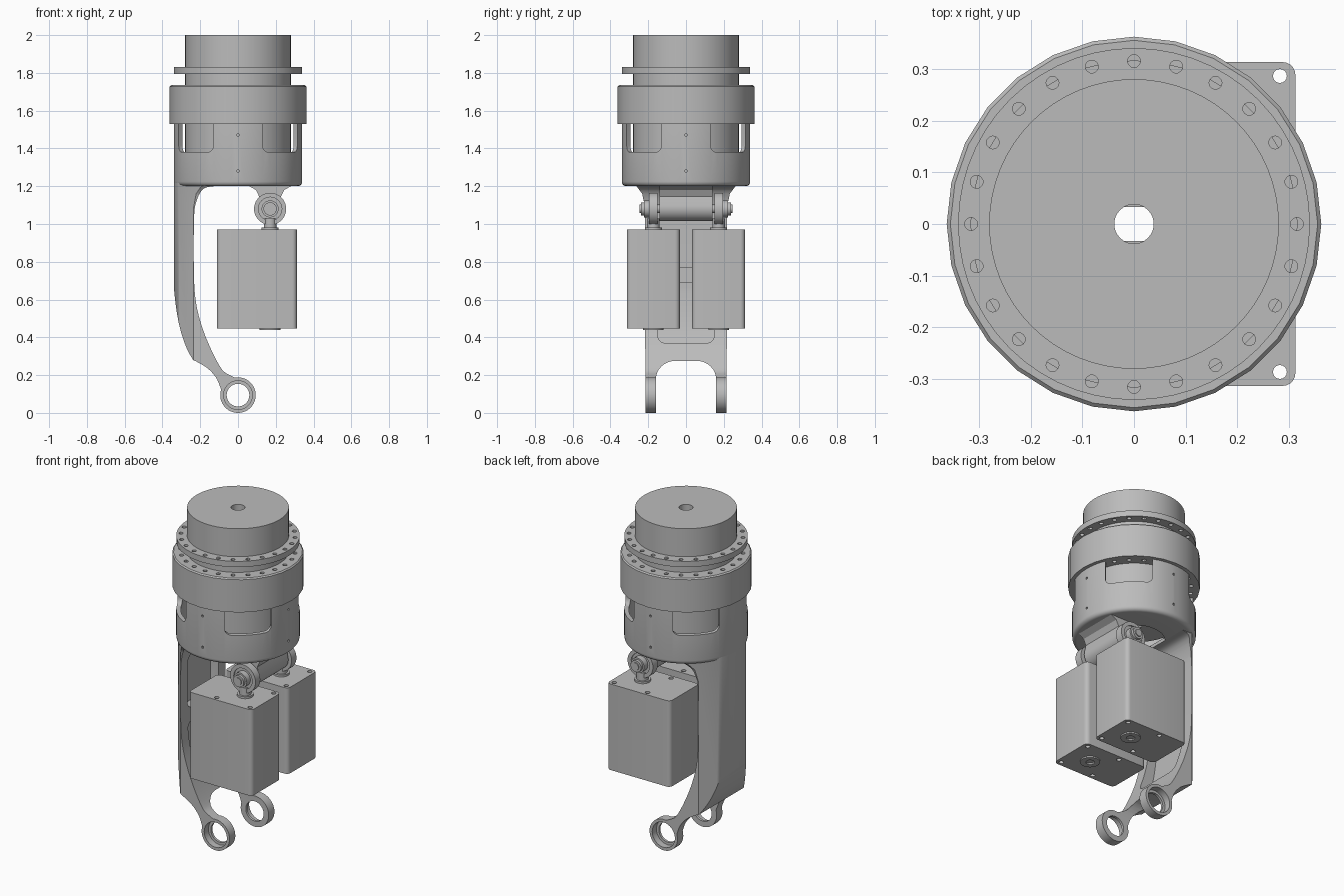
import bpy, bmesh, math
from mathutils import Matrix, Vector

if "Cube" in bpy.data.objects:
    bpy.data.objects.remove(bpy.data.objects["Cube"])

metal = bpy.data.materials.new("plain_grey")
metal.use_nodes = True
GREY = (0.5, 0.5, 0.5, 1)
metal.diffuse_color = GREY
metal.node_tree.nodes["Principled BSDF"].inputs["Base Color"].default_value = GREY


def finish(name, bm):
    bmesh.ops.recalc_face_normals(bm, faces=bm.faces)
    mesh = bpy.data.meshes.new(name)
    bm.to_mesh(mesh)
    bm.free()
    mesh.materials.append(metal)
    ob = bpy.data.objects.new(name, mesh)
    bpy.context.collection.objects.link(ob)
    return ob


def prism(name, pts, axis, a, b, turn=0):
    """Extrude a closed 2D outline along an axis, then turn it about z."""
    place = {"x": lambda u, v, w: (w, u, v), "y": lambda u, v, w: (u, w, v),
             "z": lambda u, v, w: (u, v, w)}[axis]
    bm = bmesh.new()
    lo, hi = ([bm.verts.new(place(u, v, w)) for u, v in pts] for w in (a, b))
    bm.faces.new(lo)
    bm.faces.new(hi[::-1])
    for i in range(len(pts)):
        j = (i + 1) % len(pts)
        bm.faces.new((lo[i], lo[j], hi[j], hi[i]))
    bmesh.ops.rotate(bm, verts=bm.verts, matrix=Matrix.Rotation(turn, 3, "Z"))
    return finish(name, bm)


def arc(cx, cy, r, start, end, n):
    return [(cx + r * math.cos(math.radians(start + (end - start) * i / n)),
             cy + r * math.sin(math.radians(start + (end - start) * i / n))) for i in range(n + 1)]


def cyl(name, u, v, r, axis, a, b, n=40, turn=0):
    return prism(name, arc(u, v, r, 0, 360, n)[:-1], axis, a, b, turn)


def rounded(x0, y0, x1, y1, r):
    return (arc(x1 - r, y1 - r, r, 0, 90, 5) + arc(x0 + r, y1 - r, r, 90, 180, 5)
            + arc(x0 + r, y0 + r, r, 180, 270, 5) + arc(x1 - r, y0 + r, r, 270, 360, 5))


def lathe(name, profile, n):
    """Revolve a closed (radius, z) outline about z."""
    bm = bmesh.new()
    rings = [[bm.verts.new((r * math.sin(math.tau * i / n), r * math.cos(math.tau * i / n), z))
              for r, z in profile] for i in range(n)]
    m = len(profile)
    for i in range(n):
        p, q = rings[i], rings[(i + 1) % n]
        for k in range(m):
            bm.faces.new((p[k], p[(k + 1) % m], q[(k + 1) % m], q[k]))
    return finish(name, bm)


def combine(ob, tools, operation="DIFFERENCE"):
    bpy.context.view_layer.objects.active = ob
    for tool in tools:
        mod = ob.modifiers.new("cut", "BOOLEAN")
        mod.operation, mod.solver, mod.object = operation, "EXACT", tool
        bpy.ops.object.modifier_apply(modifier=mod.name)
        bpy.data.objects.remove(tool)


def spline(pts, n=5):
    """Smooth curve through the points."""
    p = [Vector(q) for q in [pts[0]] + pts + [pts[-1]]]
    out = []
    for a, b, c, d in zip(p, p[1:], p[2:], p[3:]):
        for i in range(n):
            t = i / n
            out.append(tuple(0.5 * (2 * b + (c - a) * t + (2 * a - 5 * b + 4 * c - d) * t * t
                                    + (3 * b - a - 3 * c + d) * t ** 3)))
    return out + [pts[-1]]


# Joint drive: body, bolt flange and outer ring
lathe("drive_body", [(0.038, 1.35), (0.28, 1.35), (0.28, 2.0), (0.038, 2.0)], 64)
flange = lathe("bolt_flange", [(0.27, 1.795), (0.34, 1.795), (0.34, 1.83), (0.27, 1.83)], 56)
ring = lathe("outer_ring", [(0.27, 1.53), (0.362, 1.53), (0.362, 1.728), (0.355, 1.735),
                            (0.27, 1.735)], 28)
for part in (flange, ring):
    bm = bmesh.new()
    for k in range(24):
        bmesh.ops.create_cone(bm, cap_ends=True, segments=12, radius1=0.0125, radius2=0.0125,
                              depth=0.5, matrix=Matrix.Rotation(math.tau * k / 24, 4, "Z")
                              @ Matrix.Translation((0.315, 0, 1.68)))
    combine(part, [finish("bolt_hole_cutter", bm)])

# Housing cup with four windows and small screw holes
cup = lathe("housing_cup", [(0.17, 1.2)] + arc(0.315, 1.225, 0.025, 270, 360, 5)
            + [(0.34, 1.53), (0.315, 1.53), (0.315, 1.25), (0.17, 1.25)], 64)
cutters = []
for k in range(4):
    quarter = math.pi / 2 * k
    cutters.append(prism("window_cutter", rounded(-0.13, 1.38, 0.13, 1.62, 0.035),
                         "x", 0.22, 0.45, quarter + math.pi / 4))
    if k != 2:
        for z in (1.28, 1.47):
            cutters.append(cyl("screw_cutter", 0, z, 0.007, "x", 0.325, 0.4, 10, quarter))
combine(cup, cutters)

# Curved arm ending in a fork: side outline trimmed by plan and front outlines
outer = spline([(-0.34, 1.22), (-0.34, 0.74), (-0.333, 0.6), (-0.31, 0.46), (-0.275, 0.35),
                (-0.238, 0.28)]) + spline([(-0.22, 0.272), (-0.16, 0.235), (-0.115, 0.185),
                                           (-0.09, 0.125)])
eye = arc(0, 0.1, 0.1, 180, 460, 40)
inner = spline([(-0.045, 0.2), (-0.085, 0.23), (-0.135, 0.32), (-0.185, 0.44), (-0.22, 0.57),
                (-0.233, 0.72), (-0.233, 1.02), (-0.22, 1.12), (-0.185, 1.185), (-0.13, 1.2)])
eye = [(x * 0.94, 0.094 + (z - 0.1) * 0.94) for x, z in eye]
arm = prism("curved_arm", outer + eye + inner + [(-0.13, 1.22)], "y", -0.3, 0.3)
plan = arc(0, 0, 0.339, 158, 202, 12) + [(-0.195, -0.262), (0.2, -0.262), (0.2, 0.262),
                                        (-0.195, 0.262)]
half = ([(0.262, 1.3), (0.262, 1.2), (0.232, 1.16), (0.217, 1.09), (0.215, -0.1), (0.16, -0.1)]
        + arc(0.06, 0.175, 0.1, 0, 90, 8))
front = half + [(-y, z) for y, z in half[::-1]]
combine(arm, [prism("plan_trim", plan, "z", -0.2, 1.4),
              prism("front_trim", front, "x", -0.5, 0.5)], "INTERSECT")

# Pockets in the inner face of the arm, and bearing eyes
back = [(x + 0.05, z) for x, z in outer if z > 0.3]
pocket = prism("pocket_shape", back + [(0.1, 0.3), (0.1, 1.22)], "y", -0.2, 0.2)
bounds = prism("pocket_bounds", rounded(-0.15, 0.37, 0.15, 0.69, 0.04), "x", -0.5, 0.3)
upper = prism("pocket_bounds_upper", rounded(-0.15, 0.77, 0.15, 1.1, 0.04), "x", -0.5, 0.3)
combine(bounds, [pocket], "INTERSECT")
pocket = prism("pocket_shape", back + [(0.1, 0.3), (0.1, 1.22)], "y", -0.2, 0.2)
combine(upper, [pocket], "INTERSECT")
combine(arm, [bounds, upper, cyl("eye_cutter", 0, 0.094, 0.06, "y", -0.4, 0.4)]
        + [cyl("eye_recess", 0, 0.094, 0.076, "y", *span)
           for span in ((0.175, 0.3), (-0.3, -0.175))])

# Bracket under the cup carrying the cross tube
hang = ([(0.06, 1.22), (0.06, 1.2), (0.095, 1.18), (0.112, 1.145)]
        + arc(0.17, 1.085, 0.07, 170, 370, 20)
        + [(0.228, 1.145), (0.245, 1.18), (0.28, 1.2), (0.28, 1.22)])
prism("hanging_bracket", hang, "y", -0.14, 0.14)
cyl("cross_pin", 0.17, 1.08, 0.022, "y", -0.245, 0.245, 20)

# Paired actuators with rod ends
for side, s in (("right", -1), ("left", 1)):
    yc = 0.173 * s
    box = prism(side + "_actuator", rounded(-0.112, yc - 0.14, 0.312, yc + 0.14, 0.025),
                "z", 0.448, 0.97)
    combine(box, [cyl("corner_hole", 0.17 + dx, yc + dy, 0.0135, "z", 0.3, 1.1, 16)
                  for dx in (-0.112, 0.112) for dy in (-0.113, 0.113)])
    boss = cyl(side + "_lower_boss", 0.17, yc, 0.055, "z", 0.44, 0.46, 32)
    combine(boss, [cyl("boss_hole", 0.17, yc, 0.024, "z", 0.4, 0.452, 20)])
    cyl(side + "_collar", 0.17, yc, 0.045, "z", 0.96, 0.982, 32)
    cyl(side + "_rod", 0.17, yc, 0.033, "z", 0.96, 1.03, 24)
    eye_ob = cyl(side + "_rod_end", 0.17, 1.08, 0.085, "y", yc - 0.023, yc + 0.023, 40)
    combine(eye_ob, [cyl("groove", 0.17, 1.08, 0.062, "y", yc + s * 0.015, yc + s * 0.04, 32)])
    cyl(side + "_washer", 0.17, 1.08, 0.045, "y", yc, yc + s * 0.05, 32)
    cyl(side + "_pin_head", 0.17, 1.08, 0.035, "y", yc, yc + s * 0.066, 24)

# Smooth curved surfaces, keep edges sharp
for ob in bpy.context.collection.objects:
    if ob.type == "MESH" and metal.name in ob.data.materials:
        bpy.ops.object.select_all(action="DESELECT")
        ob.select_set(True)
        bpy.context.view_layer.objects.active = ob
        bpy.ops.object.shade_smooth_by_angle(angle=math.radians(30))
